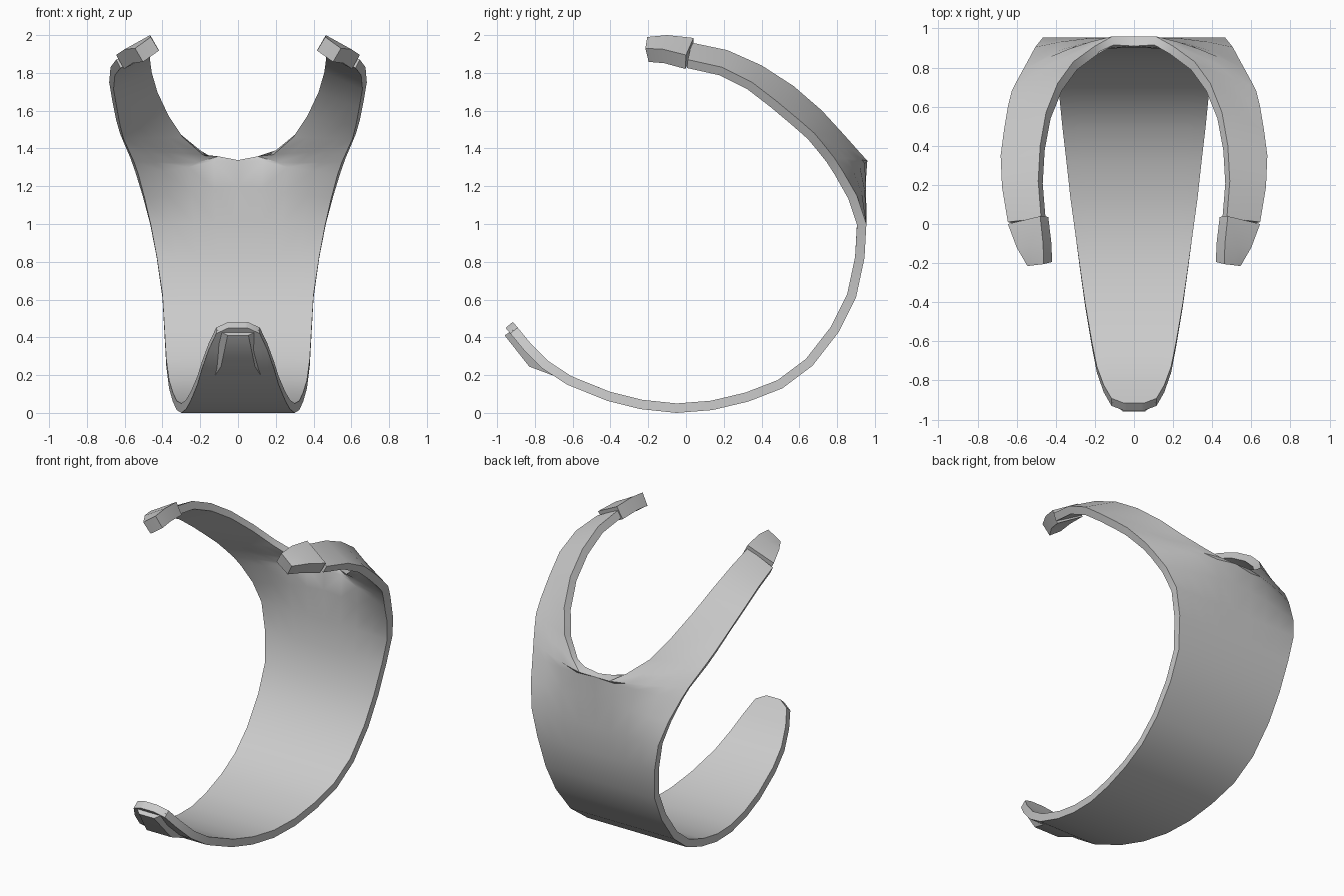
import bpy
import bmesh
from mathutils import Vector

cube = bpy.data.objects.get("Cube")
if cube:
    bpy.data.objects.remove(cube, do_unlink=True)

grey = bpy.data.materials.new("plain_grey")
grey.use_nodes = True
COLOUR = (0.6, 0.6, 0.6, 1)
grey.diffuse_color = COLOUR
grey.node_tree.nodes["Principled BSDF"].inputs["Base Color"].default_value = COLOUR


def finish(name, bm, thickness=0, mirrored=False):
    """Turn a bmesh into a named object, mirror and thicken it, then shade it."""
    mesh = bpy.data.meshes.new(name)
    bm.to_mesh(mesh)
    bm.free()
    mesh.materials.append(grey)
    obj = bpy.data.objects.new(name, mesh)
    bpy.context.collection.objects.link(obj)
    if mirrored:
        obj.modifiers.new("mirror", 'MIRROR').merge_threshold = 0.0005
    if thickness:
        solid = obj.modifiers.new("thickness", 'SOLIDIFY')
        solid.thickness = thickness
        solid.offset = -1
    bpy.ops.object.select_all(action='DESELECT')
    obj.select_set(True)
    bpy.context.view_layer.objects.active = obj
    bpy.ops.object.convert(target='MESH')
    bpy.ops.object.shade_smooth_by_angle(angle=0.6)
    return obj


def strip(name, rows, thickness, columns=4):
    """Mirrored shell spanned between pairs of inner and outer edge points."""
    bm = bmesh.new()
    grid = []
    for inner, outer, bulge in rows:
        line = []
        for i in range(columns + 1):
            t = i / columns
            p = Vector(inner).lerp(Vector(outer), t)
            p.y += bulge * 4 * t * (1 - t)
            line.append(bm.verts.new(p))
        grid.append(line)
    for low, high in zip(grid, grid[1:]):
        for i in range(columns):
            bm.faces.new((low[i], high[i], high[i + 1], low[i + 1]))
    return finish(name, bm, thickness, True)


# Curved band: y, z and half width, from the front tip round to the back
band = [(-.955, .45, .05), (-.93, .42, .115), (-.86, .335, .155),
        (-.76, .235, .19), (-.63, .15, .215), (-.42, .065, .25),
        (-.24, .02, .275), (-.05, 0, .3), (.14, .015, .325),
        (.33, .06, .345), (.51, .13, .365), (.67, .25, .38),
        (.81, .43, .39), (.9, .61, .4), (.945, .82, .43), (.955, 1, .465)]
rows = [((0, y, z), (w, y, z), 0) for y, z, w in band]

# Fork: inner edge follows the notch, outer edge follows the arm
rows += [
    ((0, .95, 1.2), (.505, .905, 1.15), .02),
    ((0, .96, 1.335), (.545, .83, 1.28), .025),
    ((.11, .96, 1.335), (.57, .785, 1.35), .02),
    ((.2, .91, 1.39), (.6, .73, 1.42), .01),
    ((.31, .83, 1.48), (.625, .68, 1.48), 0),
    ((.39, .72, 1.6), (.645, .6, 1.55), 0),
    ((.45, .57, 1.73), (.665, .48, 1.65), 0),
    ((.48, .4, 1.84), (.682, .35, 1.75), 0),
    ((.49, .22, 1.92), (.675, .19, 1.83), 0),
    ((.475, .03, 1.96), (.645, .01, 1.87), 0)]
strip("forked_band", rows, .05)

# Thicker pads on both arm ends
strip("arm_end_pads", [
    ((.48, .04, 1.985), (.645, 0, 1.895), 0),
    ((.465, -.1, 2), (.6, -.12, 1.925), 0),
    ((.462, -.205, 1.99), (.545, -.215, 1.93), 0)], .085, 2)

# Bevelled tab under the front tip
bm = bmesh.new()
face = [(.055, -.96, .41), (.09, -.83, .245)]
base = [(.11, -.915, .44), (.13, -.67, .185)]
loops = []
for (x1, y1, z1), (x2, y2, z2) in (face, base):
    loops.append([bm.verts.new(p) for p in (
        (-x1, y1, z1), (x1, y1, z1), (x2, y2, z2), (-x2, y2, z2))])
bm.faces.new(loops[0])
bm.faces.new(loops[1])
for i in range(4):
    j = (i + 1) % 4
    bm.faces.new((loops[0][i], loops[0][j], loops[1][j], loops[1][i]))
bmesh.ops.recalc_face_normals(bm, faces=bm.faces)
finish("front_tab", bm)
